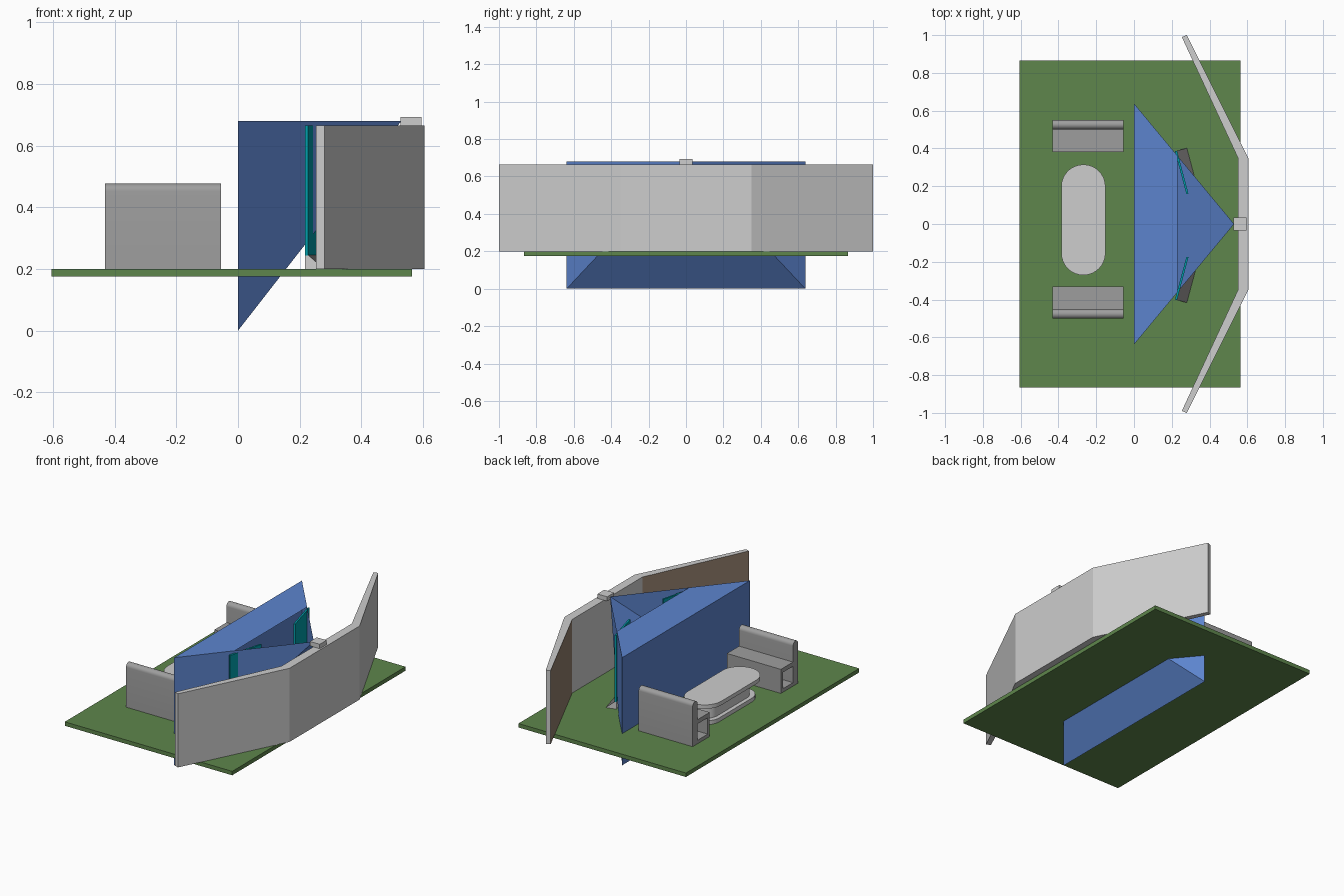
import bpy, bmesh, math
from mathutils import Vector

if "Cube" in bpy.data.objects:
    bpy.data.objects.remove(bpy.data.objects["Cube"])


def mat(name, r, g, b):
    lin = lambda c: (c / 255 / 12.92) if c < 10 else ((c / 255 + 0.055) / 1.055) ** 2.4
    m = bpy.data.materials.new(name)
    m.diffuse_color = (lin(r), lin(g), lin(b), 1)
    m.use_nodes = True
    m.node_tree.nodes["Principled BSDF"].inputs["Base Color"].default_value = m.diffuse_color
    return m


GREEN = mat("floor green", 94, 134, 76)
BLUE = mat("view blue", 92, 132, 206)
TEAL = mat("screen teal", 0, 158, 170)
BROWN = mat("panel brown", 152, 130, 112)
LIGHT = mat("light grey", 205, 205, 205)
GREY = mat("sofa grey", 158, 158, 158)
DARK = mat("stand grey", 120, 118, 118)


def finish(name, bm, *mats, recalc=True):
    if recalc:
        bmesh.ops.recalc_face_normals(bm, faces=bm.faces)
    me = bpy.data.meshes.new(name)
    bm.to_mesh(me)
    bm.free()
    ob = bpy.data.objects.new(name, me)
    bpy.context.collection.objects.link(ob)
    for m in mats:
        me.materials.append(m)
    return ob


def extrude(bm, pts, vec):
    """Solid from a closed outline of 3D points swept along vec."""
    face = bm.faces.new([bm.verts.new(p) for p in pts])
    geo = bmesh.ops.extrude_face_region(bm, geom=[face], use_keep_orig=True)["geom"]
    bmesh.ops.translate(bm, vec=vec, verts=[v for v in geo if isinstance(v, bmesh.types.BMVert)])


def prism(name, pts, vec, m):
    bm = bmesh.new()
    extrude(bm, pts, vec)
    return finish(name, bm, m)


def box(name, x0, x1, y0, y1, z0, z1, m):
    return prism(name, [(x0, y0, z0), (x1, y0, z0), (x1, y1, z0), (x0, y1, z0)], (0, 0, z1 - z0), m)


def smooth(ob):
    bpy.ops.object.select_all(action="DESELECT")
    ob.select_set(True)
    bpy.context.view_layer.objects.active = ob
    bpy.ops.object.shade_smooth_by_angle(angle=math.radians(35))


# Floor slab and camera on top of the wall
box("floor", -0.605, 0.565, -0.865, 0.865, 0.175, 0.2, GREEN)
box("camera", 0.527, 0.595, -0.034, 0.034, 0.665, 0.693, LIGHT)

# Curved display wall: straight centre plus tapering wings with brown inner faces
box("wall_centre", 0.55, 0.605, -0.35, 0.35, 0.2, 0.665, LIGHT)
for s, side in ((1, "back"), (-1, "front")):
    w = prism("wall_wing_" + side, [(0.55, s * 0.35, 0.2), (0.605, s * 0.35, 0.2),
              (0.28, s * 1.0, 0.2), (0.253, s * 0.99, 0.2)], (0, 0, 0.465), LIGHT)
    w.data.materials.append(BROWN)
    for p in w.data.polygons:
        if p.normal.x < -0.7:
            p.material_index = 1

# Camera view pyramid, its top open towards the apex
bm = bmesh.new()
top, cut, H = 0.68, 0.23, 0.638
apex = bm.verts.new((0.53, 0, top))
hi, lo, mid = [], [], []
for s in (-1, 1):
    lo.append(bm.verts.new((0, s * H, 0)))
    hi.append(bm.verts.new((0, s * H, top)))
    mid.append(bm.verts.new((cut, s * H * (1 - cut / 0.53), top)))
bm.faces.new((lo[0], hi[0], hi[1], lo[1]))
bm.faces.new((lo[0], lo[1], apex))
bm.faces.new((hi[0], mid[0], mid[1], hi[1]))
for i in (0, 1):
    bm.faces.new((lo[i], apex, mid[i], hi[i]))
finish("view_pyramid", bm, BLUE)

# Angled screens on wedge stands
for s, y0, side in ((1, 0.385, "back"), (-1, 0.4, "front")):
    d, p = Vector((0.258, -0.966 * s, 0)), Vector((0.966, 0.258 * s, 0))
    a = Vector((0.217, s * y0, 0))
    up = Vector((0, 0, 1))
    prism("screen_" + side, [a + up * 0.243, a + p * 0.011 + up * 0.243,
          a + p * 0.011 + up * 0.665, a + up * 0.665], d * 0.235, TEAL)
    st = prism("screen_stand_" + side, [a + up * 0.2, a + p * 0.065 + up * 0.2,
               a + p * 0.011 + up * 0.245, a + up * 0.245], d * 0.235, LIGHT)
    st.data.materials.append(DARK)
    for f in st.data.polygons:
        if f.normal.z > 0.3 and f.normal.x > 0.3:
            f.material_index = 1

# Sofas: hollow seat tube and rounded backrest
for s, y0, side in ((1, 0.38, "back"), (-1, 0.33, "front")):
    yz = lambda pts: [(-0.432, s * (y0 + u), z) for u, z in pts]
    bm = bmesh.new()
    for u0, u1, z0, z1 in ((0, 0.122, 0.2, 0.222), (0, 0.122, 0.325, 0.352), (0, 0.02, 0.222, 0.325)):
        extrude(bm, yz([(u0, z0), (u1, z0), (u1, z1), (u0, z1)]), (0.377, 0, 0))
    finish("sofa_seat_" + side, bm, GREY)
    arc = [(0.146 + 0.025 * math.cos(math.pi * i / 12), 0.452 + 0.025 * math.sin(math.pi * i / 12))
           for i in range(13)]
    smooth(prism("sofa_back_" + side, yz([(0.121, 0.2), (0.171, 0.2)] + arc), (0.377, 0, 0), GREY))


# Oval table: top, pedestal and foot
def oval(name, r, half, z0, z1, m):
    pts = []
    for c, start in ((half, 0), (-half, math.pi)):
        for i in range(17):
            t = start + math.pi * i / 16
            pts.append((-0.268 + r * math.cos(t), 0.022 + c + r * math.sin(t), z0))
    smooth(prism(name, pts, (0, 0, z1 - z0), m))


oval("table_top", 0.117, 0.176, 0.315, 0.34, LIGHT)
oval("table_pedestal", 0.07, 0.15, 0.225, 0.315, LIGHT)
oval("table_foot", 0.095, 0.165, 0.2, 0.225, LIGHT)
